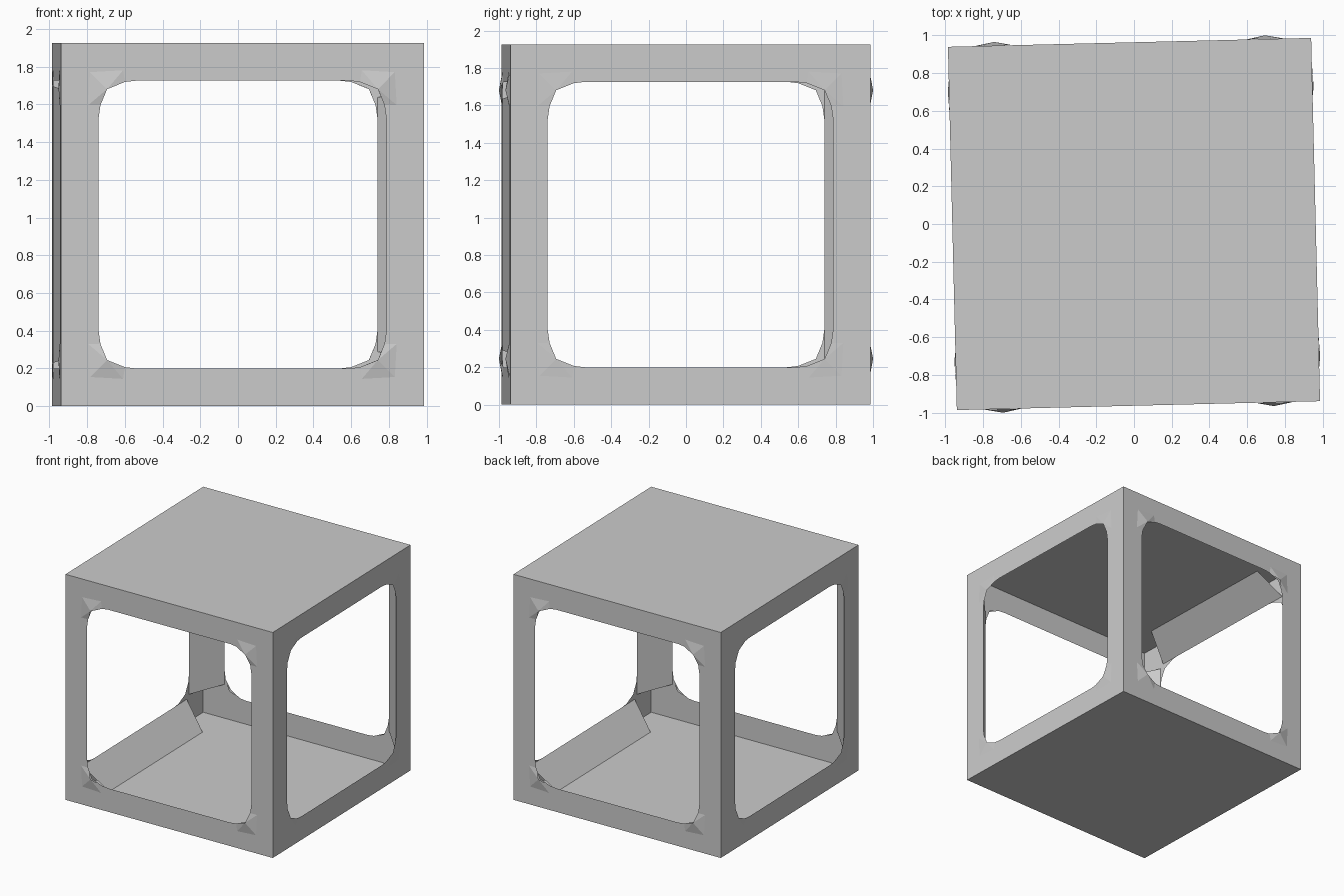
import bpy, bmesh
from math import radians, pi
from mathutils import Matrix, Vector

if "Cube" in bpy.data.objects:
    bpy.data.objects.remove(bpy.data.objects["Cube"])

H = 0.963                      # half side of the cube
W = 0.2                        # frame width
TURN = Matrix.Rotation(radians(1.4), 4, 'Z')
SIGNS = [(s, t) for s in (-1, 1) for t in (-1, 1)]

# hole corner profile, as distances from the two wall edges
ARC = [(0.21, 0.33), (0.245, 0.245), (0.34, 0.207)]


def build(name, polys):
    bm = bmesh.new()
    for poly in polys:
        bm.faces.new([bm.verts.new(TURN @ Vector(p)) for p in poly])
    bmesh.ops.remove_doubles(bm, verts=bm.verts, dist=1e-4)
    mesh = bpy.data.meshes.new(name)
    bm.to_mesh(mesh)
    bm.free()
    obj = bpy.data.objects.new(name, mesh)
    bpy.context.collection.objects.link(obj)
    return obj


def wall_point(k, s, t, a, b, out=0.0):
    """Point on wall k, measured a and b inward from its corner (s, t)."""
    p = Vector((s * (H - a), -H - out, H + t * (H - b)))
    return Matrix.Rotation(k * pi / 2, 4, 'Z') @ p


def oriented(poly, flip):
    return poly[::-1] if flip else poly


# floor and top panels
for name, z in (("floor_panel", 0), ("top_panel", 2 * H)):
    ring = [(-H, -H, z), (H, -H, z), (H, H, z), (-H, H, z)]
    build(name, [oriented(ring, z == 0)])

# four walls, each with a round-cornered opening, and bulging corner patches
outline = [(0, H), (0, 0), (H, 0), (H, W), (0.40, W)] + ARC[::-1] + [(W, 0.40), (W, H)]
patch = [(0.145, 0.33), (0.155, 0.155), (0.33, 0.145)] + [ARC[2], ARC[0]]
for k, side in enumerate(("front", "right", "back", "left")):
    frame, patches = [], []
    bulge = 0.02 if k % 2 == 0 else 0.006
    for s, t in SIGNS:
        flip = s * t < 0
        frame.append(oriented([wall_point(k, s, t, a, b) for a, b in outline], flip))
        apex = wall_point(k, s, t, *ARC[1], bulge)
        rim = [wall_point(k, s, t, a, b, 0.001) for a, b in patch]
        for i in range(4):
            patches.append(oriented([apex, rim[i - 1], rim[i]], flip))
    build(side + "_wall", frame)
    build(side + "_corner_patches", patches)

# diagonal braces inside the upright corners
for sx, sy in SIGNS:
    build("post_brace", [[
        (sx * H, sy * (H - W), 0.23), (sx * (H - W), sy * H, 0.29),
        (sx * (H - W), sy * H, 2 * H - 0.29), (sx * H, sy * (H - W), 2 * H - 0.23)]])

# diagonal braces along the floor and top edges of the left and right walls
for sx, t in SIGNS:
    zw, zf = H + t * (H - W), H + t * (H - 0.002)
    build("rail_brace", [[
        (sx * H, -H + 0.23, zw), (sx * H, H - 0.23, zw),
        (sx * (H - W), H - 0.31, zf), (sx * (H - W), -H + 0.31, zf)]])
